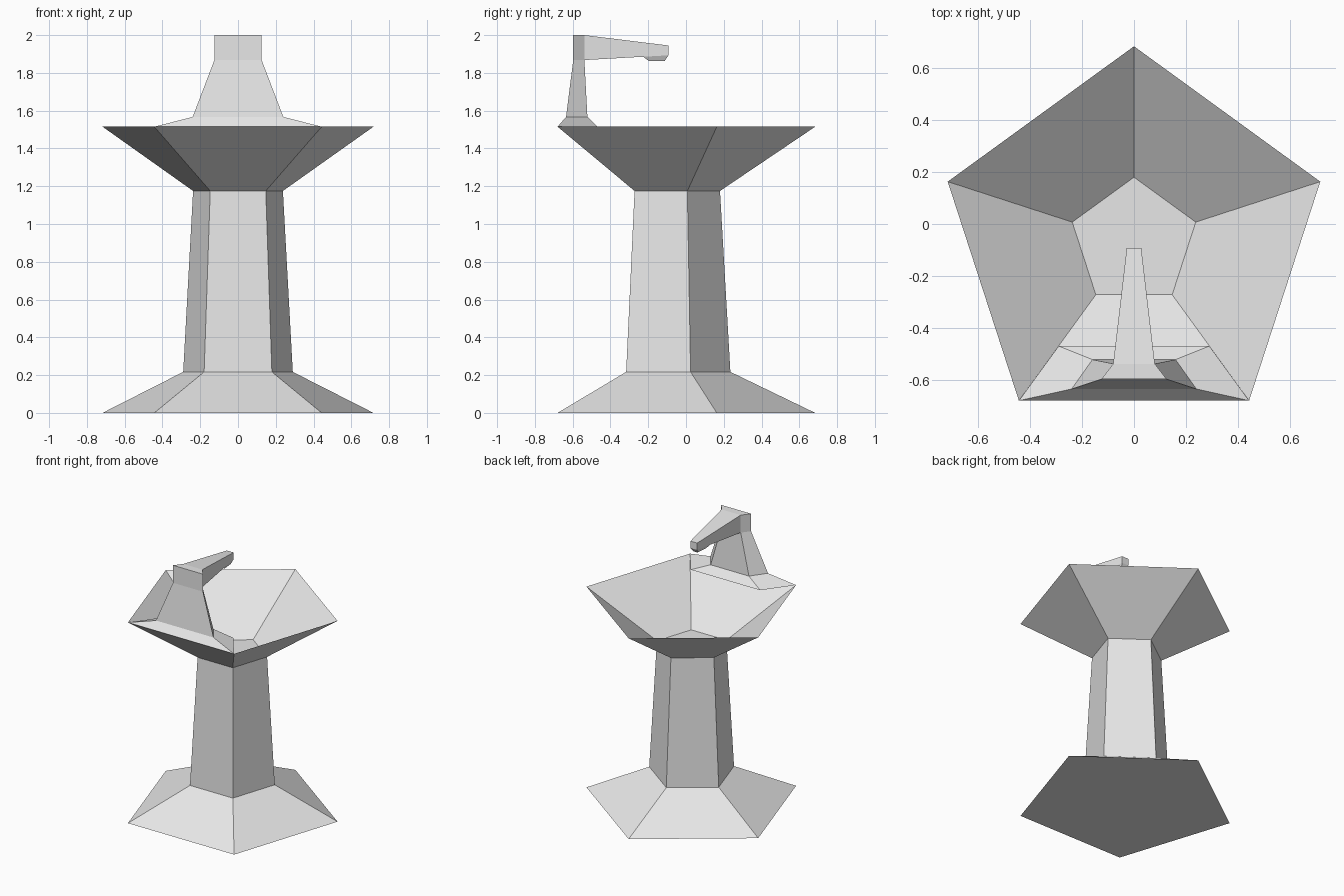
import bpy
import bmesh
from math import sin, cos, pi

cube = bpy.data.objects.get("Cube")
if cube:
    bpy.data.objects.remove(cube, do_unlink=True)

# One plain grey for everything
GREY = (0.8, 0.8, 0.8, 1.0)
grey = bpy.data.materials.new("light_grey")
grey.use_nodes = True
grey.diffuse_color = GREY
bsdf = next(n for n in grey.node_tree.nodes if n.type == 'BSDF_PRINCIPLED')
bsdf.inputs["Base Color"].default_value = GREY

CENTRE_Y = -0.07


def loft(name, rings, cap_start=True, cap_end=True):
    """Flat-faced skin through rings that share a point count."""
    bm = bmesh.new()
    loops = [[bm.verts.new(p) for p in ring] for ring in rings]
    n = len(loops[0])
    for a, b in zip(loops, loops[1:]):
        for i in range(n):
            j = (i + 1) % n
            bm.faces.new((a[i], a[j], b[j], b[i]))
    if cap_start:
        bm.faces.new(loops[0][::-1])
    if cap_end:
        bm.faces.new(loops[-1])
    if cap_start and cap_end:
        bmesh.ops.recalc_face_normals(bm, faces=bm.faces)
    mesh = bpy.data.meshes.new(name)
    bm.to_mesh(mesh)
    bm.free()
    mesh.materials.append(grey)
    obj = bpy.data.objects.new(name, mesh)
    bpy.context.collection.objects.link(obj)
    return obj


def pentagon(radius, z):
    """Five points with one corner to the back."""
    angles = [pi / 2 + 2 * pi * i / 5 for i in range(5)]
    return [(radius * cos(a), CENTRE_Y + radius * sin(a), z) for a in angles]


def trapezoid(front_half, front_y, back_half, back_y, front_z, back_z=None):
    """Four points, mirrored across x."""
    back_z = front_z if back_z is None else back_z
    return [(-front_half, front_y, front_z), (front_half, front_y, front_z),
            (back_half, back_y, back_z), (-back_half, back_y, back_z)]


def upright(half, y, low, high):
    """Four points standing across the y axis."""
    return [(-half, y, low), (half, y, low), (half, y, high), (-half, y, high)]


# Flared foot and tapering column; the basin floor closes the top
loft("pedestal", [pentagon(0.754, 0), pentagon(0.305, 0.217),
                  pentagon(0.25, 1.175)], cap_end=False)

# Thin open bowl with a floor
loft("basin", [pentagon(0.25, 1.175), pentagon(0.754, 1.515)], cap_end=False)

# Plinth on the front rim, rising into the tap stem and head
loft("tap_stem", [trapezoid(0.443, -0.68, 0.29, -0.47, 1.515),
                  trapezoid(0.24, -0.635, 0.16, -0.522, 1.567),
                  trapezoid(0.125, -0.597, 0.08, -0.538, 1.868),
                  trapezoid(0.125, -0.597, 0.08, -0.538, 2.0)])

# Tapered spout reaching over the bowl
loft("tap_spout", [upright(0.08, -0.538, 1.868, 2.0),
                   upright(0.028, -0.093, 1.893, 1.945)])

# Small nozzle under the tip
loft("tap_nozzle", [trapezoid(0.043, -0.228, 0.028, -0.093, 1.886, 1.893),
                    trapezoid(0.027, -0.198, 0.019, -0.112, 1.864)])
